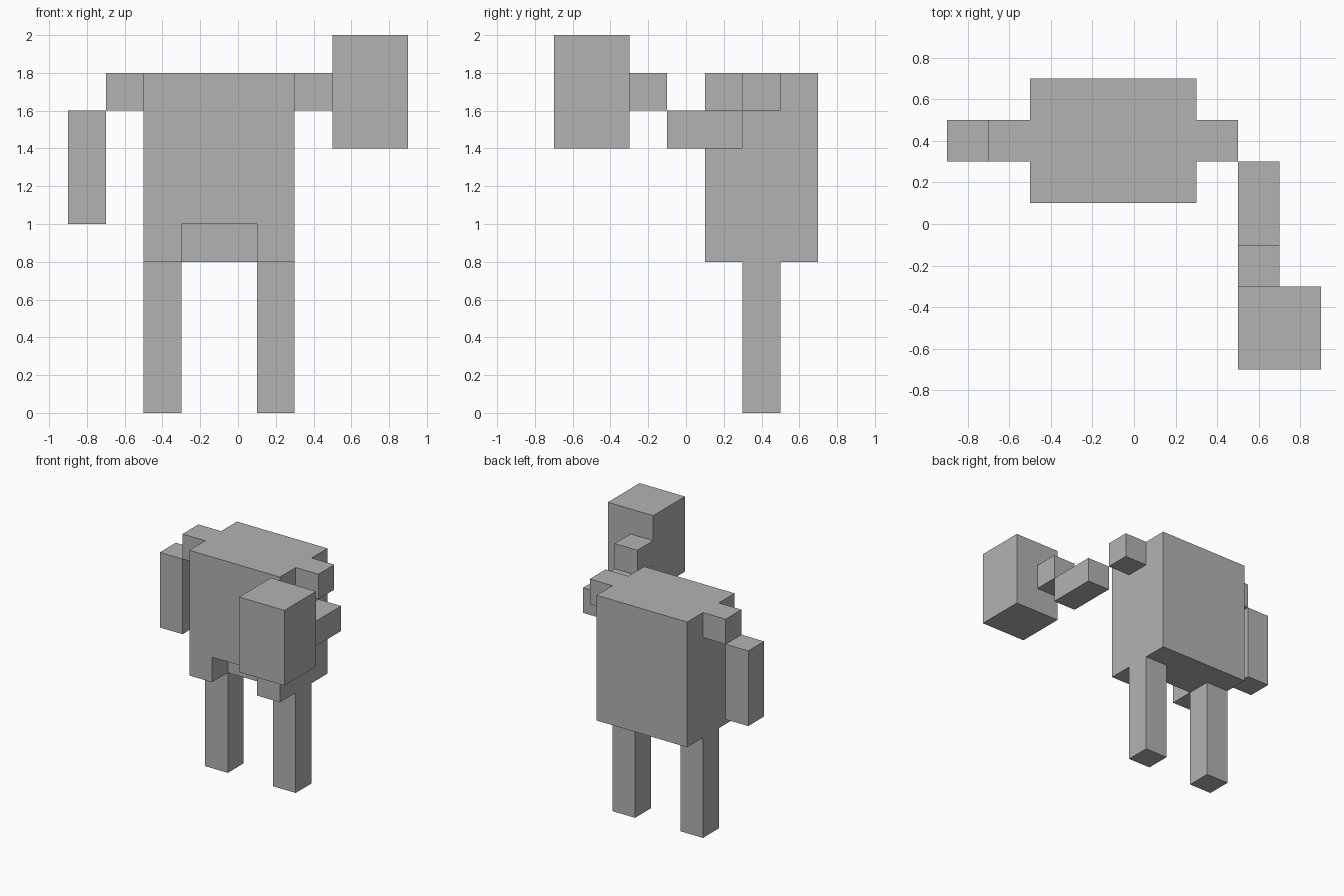
import bpy

cube = bpy.data.objects.get("Cube")
if cube:
    bpy.data.objects.remove(cube, do_unlink=True)

GREY = (0.45, 0.45, 0.45, 1.0)
grey = bpy.data.materials.new("plain grey")
grey.use_nodes = True
grey.diffuse_color = GREY
grey.node_tree.nodes["Principled BSDF"].inputs["Base Color"].default_value = GREY


def block(name, x, y, z):
    """Box spanning the given (low, high) range on each axis."""
    spans = (x, y, z)
    bpy.ops.mesh.primitive_cube_add(size=1, location=[(a + b) / 2 for a, b in spans])
    obj = bpy.context.object
    obj.name = obj.data.name = name
    obj.scale = [b - a for a, b in spans]
    bpy.ops.object.transform_apply(location=False, rotation=False, scale=True)
    obj.data.materials.append(grey)
    return obj


LIMB_Y = (0.3, 0.5)

# Torso with a notch cut into its lower front edge
torso = block("torso", (-0.5, 0.3), (0.1, 0.7), (0.8, 1.8))
notch = block("notch_cutter", (-0.3, 0.1), (0, 0.3), (0.7, 1.0))
notch.hide_render = True
cut = torso.modifiers.new("notch", 'BOOLEAN')
cut.operation = 'DIFFERENCE'
cut.solver = 'EXACT'
cut.object = notch
bpy.context.view_layer.objects.active = torso
bpy.ops.object.modifier_apply(modifier=cut.name)
bpy.data.objects.remove(notch, do_unlink=True)

# Legs and shoulders
for side, leg_x, shoulder_x in (("right", (-0.5, -0.3), (-0.7, -0.5)),
                                ("left", (0.1, 0.3), (0.3, 0.5))):
    block(side + "_leg", leg_x, LIMB_Y, (0, 0.8))
    block(side + "_shoulder", shoulder_x, LIMB_Y, (1.6, 1.8))

# Hanging right arm
block("right_arm", (-0.9, -0.7), LIMB_Y, (1.0, 1.6))

# Outstretched left arm with a hand gripping the large block
block("left_arm", (0.5, 0.7), (-0.1, 0.3), (1.4, 1.6))
block("left_hand", (0.5, 0.7), (-0.3, -0.1), (1.6, 1.8))
block("held_block", (0.5, 0.9), (-0.7, -0.3), (1.4, 2.0))
